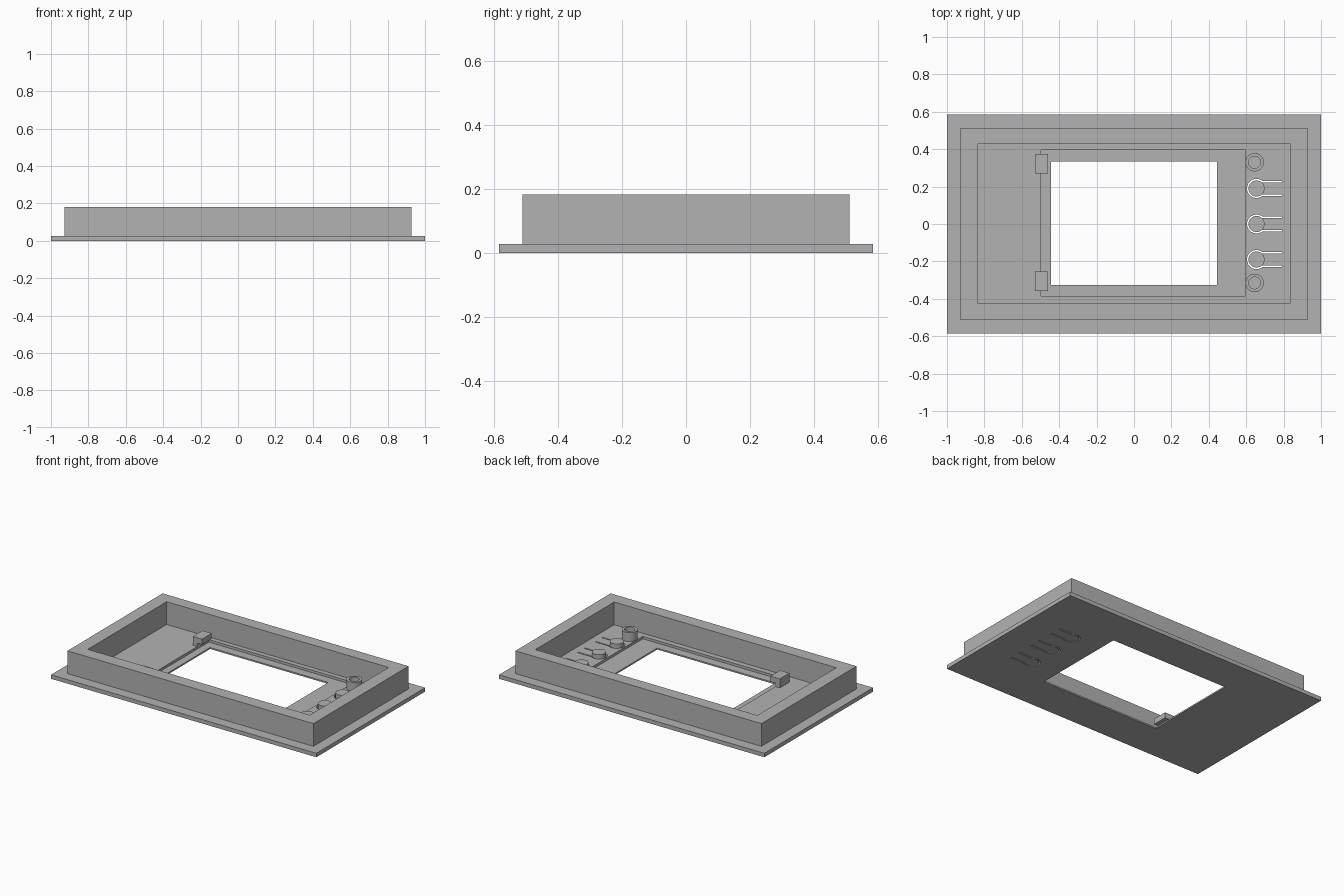
import bpy, bmesh, math

cube = bpy.data.objects.get("Cube")
if cube:
    bpy.data.objects.remove(cube, do_unlink=True)

grey = bpy.data.materials.new("mid grey")
grey.use_nodes = True
COLOUR = (0.45, 0.45, 0.45, 1)
grey.diffuse_color = COLOUR
grey.node_tree.nodes["Principled BSDF"].inputs["Base Color"].default_value = COLOUR

FLOOR = 0.027      # top of the face plate
CLIP_TOP = 0.088   # top of clips and posts


def prism(name, outline, z0, z1):
    """Extrude a closed 2D outline from z0 to z1."""
    bm = bmesh.new()
    face = bm.faces.new([bm.verts.new((x, y, z0)) for x, y in outline])
    ext = bmesh.ops.extrude_face_region(bm, geom=[face])
    for v in ext["geom"]:
        if isinstance(v, bmesh.types.BMVert):
            v.co.z = z1
    bmesh.ops.recalc_face_normals(bm, faces=bm.faces)
    mesh = bpy.data.meshes.new(name)
    bm.to_mesh(mesh)
    bm.free()
    mesh.materials.append(grey)
    obj = bpy.data.objects.new(name, mesh)
    bpy.context.collection.objects.link(obj)
    return obj


def box(name, x0, x1, y0, y1, z0, z1):
    return prism(name, [(x0, y0), (x1, y0), (x1, y1), (x0, y1)], z0, z1)


def arc(cx, cy, r, a0, a1, n):
    steps = [a0 + (a1 - a0) * i / n for i in range(n + 1)]
    return [(cx + r * math.cos(a), cy + r * math.sin(a)) for a in steps]


def cylinder(name, cx, cy, r, z0, z1, n=32):
    return prism(name, arc(cx, cy, r, 0, math.tau, n)[:-1], z0, z1)


def smooth(obj):
    bpy.ops.object.select_all(action='DESELECT')
    obj.select_set(True)
    bpy.context.view_layer.objects.active = obj
    bpy.ops.object.shade_smooth_by_angle()


def cut(obj, cutter):
    """Subtract the cutter from the object and discard it."""
    mod = obj.modifiers.new("cut", 'BOOLEAN')
    mod.operation = 'DIFFERENCE'
    mod.solver = 'EXACT'
    mod.object = cutter
    bpy.context.view_layer.objects.active = obj
    bpy.ops.object.modifier_apply(modifier=mod.name)
    bpy.data.objects.remove(cutter, do_unlink=True)


def keyhole_slot(cx, cy):
    """Thin slot that wraps a button and runs along both sides of its tongue."""
    outer, inner, end = 0.051, 0.043, cx + 0.135
    hi, lo = 0.041, 0.033
    a, b = math.asin(hi / outer), math.asin(lo / inner)
    pts = [(end, cy + hi)] + arc(cx, cy, outer, a, math.tau - a, 28)
    pts += [(end, cy - hi), (end, cy - lo)]
    pts += arc(cx, cy, inner, math.tau - b, b, 28) + [(end, cy + lo)]
    return prism("slot_cutter", pts, -0.1, 0.1)


# Face plate with display recess and window
plate = box("face_plate", -1, 1, -0.585, 0.585, 0, FLOOR)
cut(plate, box("recess_cutter", -0.497, 0.595, -0.385, 0.395, 0.01, 0.1))
cut(plate, box("window_cutter", -0.445, 0.445, -0.325, 0.335, -0.1, 0.1))

# Raised surrounding wall
wall = box("surround_wall", -0.927, 0.927, -0.512, 0.512, FLOOR, 0.182)
cut(wall, box("wall_cutter", -0.837, 0.837, -0.422, 0.427, -0.1, 0.3))

# Flexible push buttons, freed from the plate by slots
for i, y in enumerate((0.19, 0, -0.19)):
    cut(plate, keyhole_slot(0.655, y))
    smooth(cylinder(f"button_{i + 1}", 0.655, y, 0.043, FLOOR, 0.053))

# Hollow screw posts
for side, y in (("back", 0.33), ("front", -0.315)):
    post = cylinder(f"screw_post_{side}", 0.645, y, 0.049, FLOOR, CLIP_TOP)
    cut(post, cylinder("bore_cutter", 0.645, y, 0.032, -0.1, 0.2))
    smooth(post)

# Hooked clips that hold the display
for side, y in (("back", 0.322), ("front", -0.305)):
    y0, y1 = y - 0.052, y + 0.052
    clip = box(f"display_clip_{side}", -0.53, -0.46, y0, y1, FLOOR, CLIP_TOP)
    cut(clip, box("hook_cutter", -0.497, -0.4, y0 - 0.1, y1 + 0.1, 0, 0.05))
